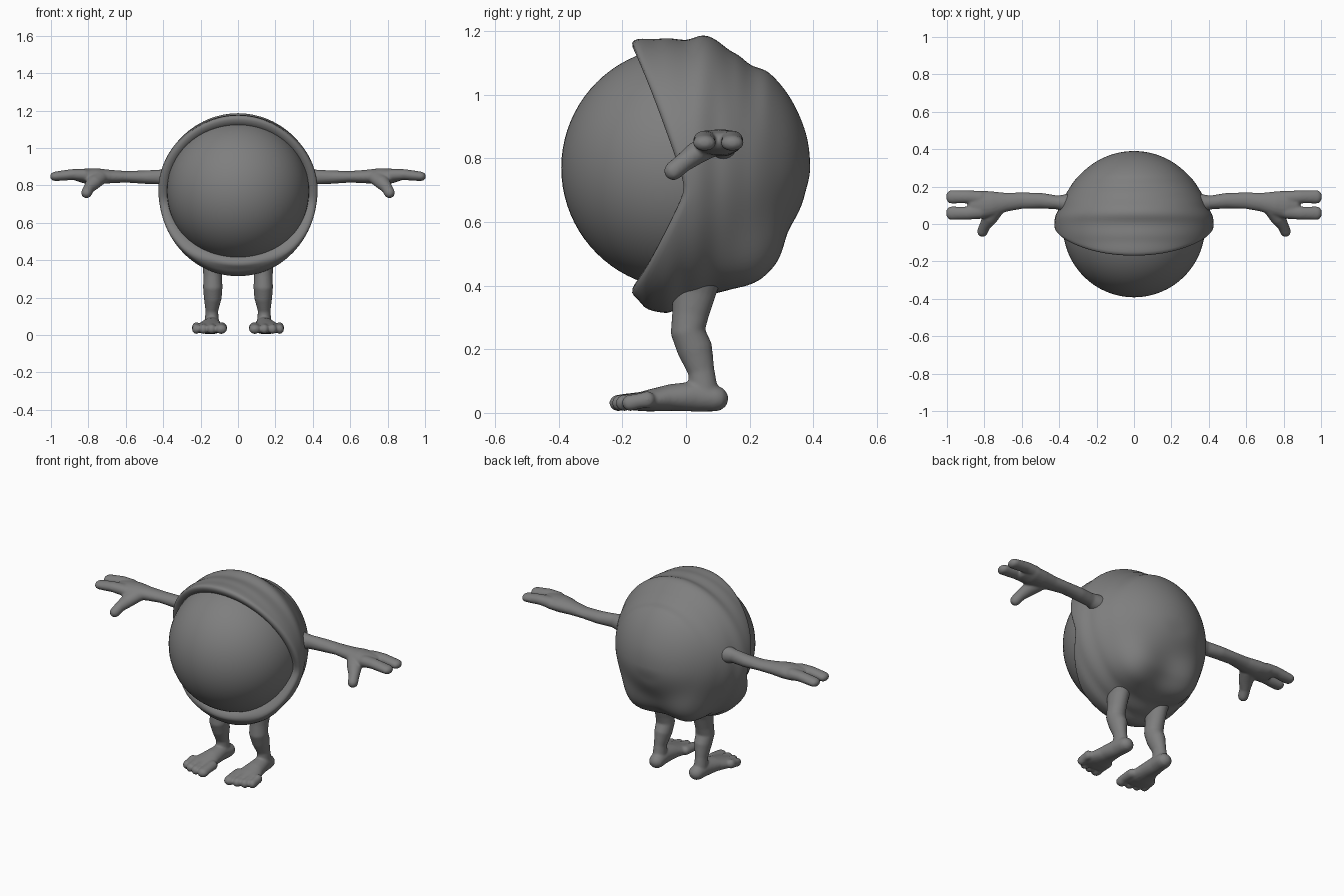
import bpy, bmesh, math
from mathutils import Vector

if "Cube" in bpy.data.objects:
    bpy.data.objects.remove(bpy.data.objects["Cube"])

C = Vector((0, 0, 0.77))          # centre of the round body

# Dark grey used on every part
GREY = bpy.data.materials.new("dark_grey")
GREY.diffuse_color = (0.21, 0.21, 0.21, 1)
GREY.use_nodes = True
GREY.node_tree.nodes["Principled BSDF"].inputs["Base Color"].default_value = GREY.diffuse_color


def add_object(name, bm):
    bmesh.ops.recalc_face_normals(bm, faces=bm.faces)
    mesh = bpy.data.meshes.new(name)
    bm.to_mesh(mesh)
    bm.free()
    mesh.materials.append(GREY)
    for p in mesh.polygons:
        p.use_smooth = True
    ob = bpy.data.objects.new(name, mesh)
    bpy.context.collection.objects.link(ob)
    return ob


def bridge(bm, rings):
    for a, b in zip(rings, rings[1:]):
        n = len(a)
        for i in range(n):
            bm.faces.new((a[i], a[(i + 1) % n], b[(i + 1) % n], b[i]))


def lookup(table, x):
    """Eased interpolation in a list of (angle, radius)."""
    if x <= table[0][0]:
        return table[0][1]
    for (x0, y0), (x1, y1) in zip(table, table[1:]):
        if x <= x1:
            t = (x - x0) / (x1 - x0)
            return y0 + (y1 - y0) * (1 - math.cos(math.pi * t)) / 2
    return table[-1][1]


# Eyeball
bm = bmesh.new()
bmesh.ops.create_uvsphere(bm, u_segments=64, v_segments=40, radius=0.38)
bmesh.ops.translate(bm, vec=(0, -0.012, 0.77), verts=bm.verts)
add_object("eyeball", bm)

# Body shell: radius by angle from the back pole, for top, bottom and sides
TOP = [(0, .39), (19, .392), (49, .397), (58, .382), (67, .392), (82, .421),
       (90, .402), (101, .414), (113, .435)]
BOTTOM = [(0, .39), (14, .382), (33, .372), (50, .385), (65, .395), (76, .4),
          (90, .43), (98, .462), (105, .462), (112, .435)]
SIDE = [(0, .39), (40, .39), (60, .395), (75, .405), (87, .426), (95, .428)]
CHEEKS = [Vector((s * .18, .24, -.32)).normalized() for s in (-1, 1)]


def shell_point(theta, phi, r=None, dr=0.0):
    c, s = math.cos(phi), math.sin(phi)
    d = Vector((math.sin(theta) * s, math.cos(theta), math.sin(theta) * c))
    if r is None:
        deg = math.degrees(theta)
        r = lookup(SIDE, deg) * s * s + lookup(TOP if c > 0 else BOTTOM, deg) * c * c
        for k in CHEEKS:
            r += 0.06 * math.exp(-(d.angle(k) / 0.32) ** 2)
    return C + d * (r + dr)


def rim_angle(phi):
    c = math.cos(phi) + 0.16
    t = math.sqrt((c / (1.16 if c > 0 else 0.84)) ** 2 + 0.002)
    return math.acos((0.015 - 0.18 * t) / 0.435)


N, M = 96, 60
phis = [2 * math.pi * i / N for i in range(N)]
bm = bmesh.new()
rings = [[bm.verts.new(shell_point(rim_angle(p) * j / M, p)) for p in phis]
         for j in range(1, M + 1)]
# rounded lip turning in to the eyeball
for da, dr in ((.02, -.006), (.03, -.018), (.03, -.032)):
    rings.append([bm.verts.new(shell_point(rim_angle(p) + da, p, None, dr)) for p in phis])
for da, r in ((.02, .38), (-.05, .36)):
    rings.append([bm.verts.new(shell_point(rim_angle(p) + da, p, r)) for p in phis])
bridge(bm, rings)
pole = bm.verts.new(shell_point(0, 0))
for i in range(N):
    bm.faces.new((pole, rings[0][(i + 1) % N], rings[0][i]))
body = add_object("body_with_eyelids", bm)
sm = body.modifiers.new("smooth", 'SMOOTH')
sm.iterations = 4


# Limbs: lofted tubes with rounded ends, fused by remeshing
def tube(bm, rows, side, n=20):
    side = Vector(side)
    pts = [Vector(r[:3]) for r in rows]
    rad = [(r[3], r[4]) for r in rows]
    t0, t1 = (pts[0] - pts[1]).normalized(), (pts[-1] - pts[-2]).normalized()
    r0, r1 = min(rad[0]), min(rad[-1])
    caps = [(.5, .87), (.87, .5), (.98, .2)]
    pts = ([pts[0] + t0 * r0 * o for o, _ in reversed(caps)] + pts
           + [pts[-1] + t1 * r1 * o for o, _ in caps])
    rad = ([(rad[0][0] * k, rad[0][1] * k) for _, k in reversed(caps)] + rad
           + [(rad[-1][0] * k, rad[-1][1] * k) for _, k in caps])
    rings = []
    for i, (p, (ra, rb)) in enumerate(zip(pts, rad)):
        t = (pts[min(i + 1, len(pts) - 1)] - pts[max(i - 1, 0)]).normalized()
        a = (side - t * side.dot(t)).normalized()
        b = t.cross(a)
        rings.append([bm.verts.new(p + a * ra * math.cos(q) + b * rb * math.sin(q))
                      for q in (2 * math.pi * k / n for k in range(n))])
    bridge(bm, rings)
    bm.faces.new(rings[0])
    bm.faces.new(rings[-1])


def limb(name, bm):
    ob = add_object(name, bm)
    mir = ob.modifiers.new("mirror", 'MIRROR')
    mir.use_mirror_merge = False
    rm = ob.modifiers.new("fuse", 'REMESH')
    rm.mode, rm.voxel_size, rm.use_smooth_shade = 'VOXEL', 0.006, True
    sm = ob.modifiers.new("smooth", 'SMOOTH')
    sm.factor, sm.iterations = 0.5, 7


# Arms with two fingers and a thumb
bm = bmesh.new()
tube(bm, [(.34, .11, .84, .055, .055), (.41, .115, .845, .037, .04),
          (.5, .125, .844, .042, .036), (.6, .125, .846, .044, .031),
          (.68, .117, .847, .05, .036), (.76, .108, .849, .068, .043),
          (.82, .103, .85, .076, .04), (.86, .103, .853, .073, .03)], (0, 1, 0))
for y0, y1 in ((.14, .145), (.065, .058)):
    tube(bm, [(.82, y0, .855, .038, .033), (.89, y1, .858, .035, .029),
              (.93, y1, .853, .035, .028), (.98, y1, .848, .036, .025)], (0, 1, 0))
tube(bm, [(.74, .08, .842, .045, .038), (.772, .03, .815, .042, .036),
          (.797, -.01, .785, .03, .03), (.81, -.04, .76, .029, .03)], (1, 0, 0))
limb("arms", bm)

# Legs with feet and four toes
bm = bmesh.new()
tube(bm, [(.135, .035, .45, .07, .085), (.135, .025, .38, .054, .07),
          (.135, .014, .31, .05, .058), (.135, .006, .255, .052, .055),
          (.135, .028, .2, .048, .056), (.14, .048, .13, .034, .042),
          (.14, .055, .07, .038, .046)], (1, 0, 0))
tube(bm, [(.135, .092, .045, .044, .041), (.14, .03, .052, .046, .048),
          (.145, -.05, .048, .058, .042), (.152, -.12, .038, .08, .034),
          (.155, -.165, .033, .09, .026)], (1, 0, 0))
for x, y, r in ((.09, -.215, .031), (.141, -.208, .025), (.185, -.197, .024), (.223, -.178, .023)):
    tube(bm, [(x, -.12, .042, r, .027), (x, y + .03, .037, r, .024),
              (x, y, .031, r, .026)], (1, 0, 0))
limb("legs_and_feet", bm)
